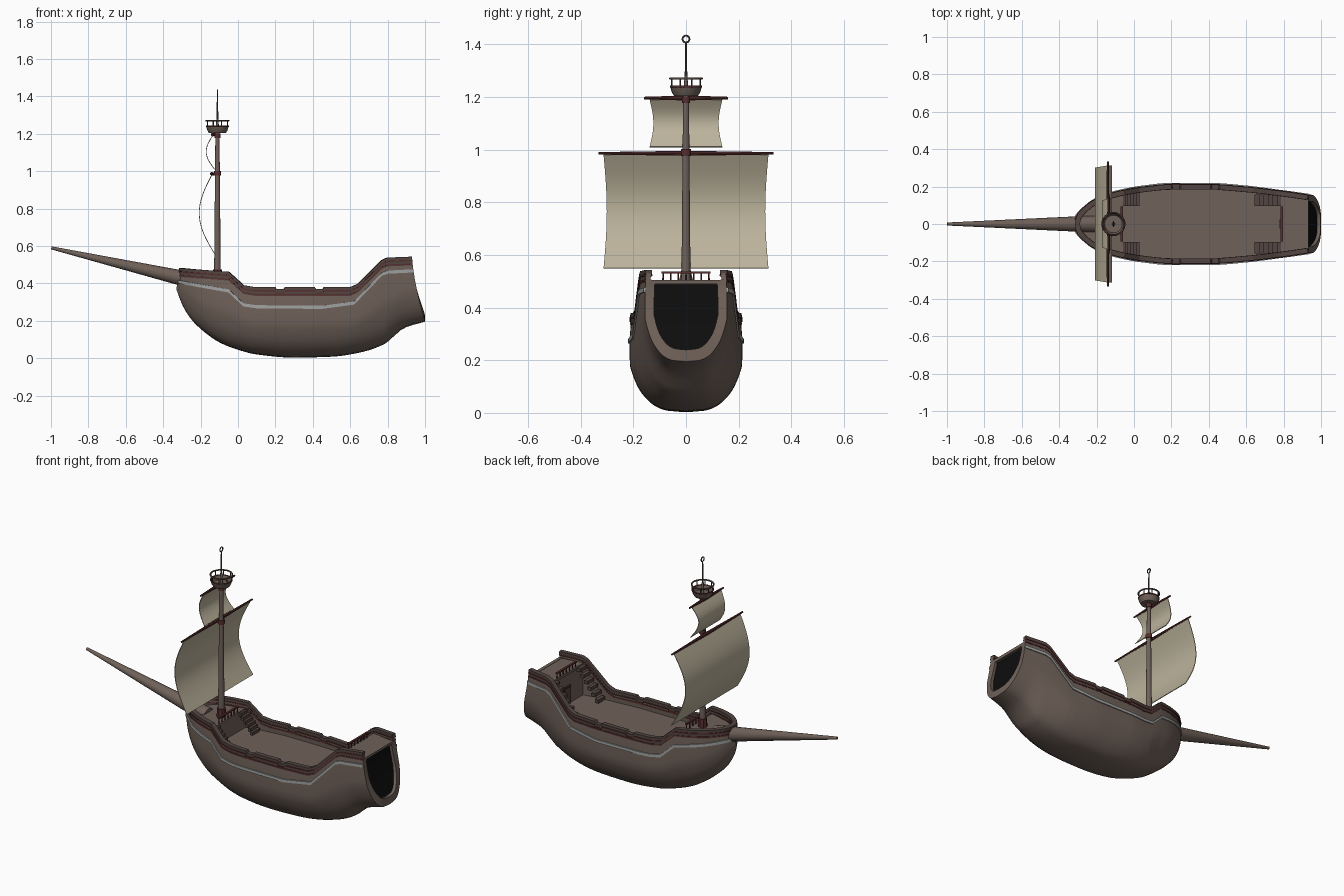
import bpy, bmesh, math
from mathutils import Vector

if "Cube" in bpy.data.objects:
    bpy.data.objects.remove(bpy.data.objects["Cube"])

def material(name, rgb):
    m = bpy.data.materials.new(name)
    m.diffuse_color = (*rgb, 1)
    m.use_nodes = True
    m.node_tree.nodes["Principled BSDF"].inputs["Base Color"].default_value = m.diffuse_color
    return m

WOOD = material("wood", (0.16, 0.12, 0.10))
DARK = material("dark_wood", (0.085, 0.06, 0.052))
RED = material("red_trim", (0.10, 0.028, 0.026))
PALE = material("pale_stripe", (0.36, 0.37, 0.37))
CLOTH = material("sailcloth", (0.50, 0.45, 0.33))
BLACK = material("black", (0.004, 0.004, 0.004))

def finish(name, bm, mat, solid=0, offset=-1, angle=35, recalc=True):
    if recalc:
        bmesh.ops.recalc_face_normals(bm, faces=bm.faces)
    me = bpy.data.meshes.new(name)
    bm.to_mesh(me)
    bm.free()
    me.materials.append(mat)
    ob = bpy.data.objects.new(name, me)
    bpy.context.collection.objects.link(ob)
    bpy.ops.object.select_all(action='DESELECT')
    ob.select_set(True)
    bpy.context.view_layer.objects.active = ob
    if solid:
        s = ob.modifiers.new("thickness", 'SOLIDIFY')
        s.thickness, s.offset = solid, offset
        bpy.ops.object.modifier_apply(modifier=s.name)
    bpy.ops.object.shade_smooth_by_angle(angle=math.radians(angle))
    return ob

def grid(name, rows, mat, closed=False, caps=False, **kw):
    bm = bmesh.new()
    vs = [[bm.verts.new(p) for p in r] for r in rows]
    n = len(rows[0])
    for a, b in zip(vs, vs[1:]):
        for j in range(n if closed else n - 1):
            k = (j + 1) % n
            bm.faces.new((a[j], b[j], b[k], a[k]))
    if caps:
        bm.faces.new(vs[0])
        bm.faces.new(vs[-1][::-1])
    bmesh.ops.remove_doubles(bm, verts=bm.verts, dist=1e-5)
    return finish(name, bm, mat, **kw)

def box(name, lo, hi, mat):
    rows = [[(x, lo[1], lo[2]), (x, hi[1], lo[2]), (x, hi[1], hi[2]), (x, lo[1], hi[2])] for x in (lo[0], hi[0])]
    return grid(name, rows, mat, closed=True, caps=True)

def rod(name, a, b, r1, r2, mat, sides=12):
    a, b = Vector(a), Vector(b)
    q = (b - a).to_track_quat('Z', 'Y')
    rows = [[p + q @ Vector((r * math.cos(t), r * math.sin(t), 0))
             for t in [2 * math.pi * i / sides for i in range(sides)]] for p, r in ((a, r1), (b, r2))]
    return grid(name, rows, mat, closed=True, caps=True)

def torus(name, c, R, r, mat, upright=False):
    bpy.ops.mesh.primitive_torus_add(location=c, major_radius=R, minor_radius=r, major_segments=24,
                                     minor_segments=8, rotation=(0, math.pi / 2 if upright else 0, 0))
    ob = bpy.context.object
    ob.name = name
    ob.data.materials.append(mat)
    bpy.ops.object.shade_smooth_by_angle(angle=math.radians(60))

def curve(tab, x, smooth=True):
    """Monotone cubic (or linear) interpolation of a small table."""
    x = min(max(x, tab[0][0]), tab[-1][0])
    i = next(k for k in range(len(tab) - 1) if x <= tab[k + 1][0])
    s = [(b[1] - a[1]) / (b[0] - a[0]) for a, b in zip(tab, tab[1:])]
    h = tab[i + 1][0] - tab[i][0]
    t = (x - tab[i][0]) / h
    if not smooth:
        return tab[i][1] + t * h * s[i]
    def m(k):
        if k == 0 or k == len(s):
            return s[0] if k == 0 else s[-1]
        a, b = s[k - 1], s[k]
        return 2 * a * b / (a + b) if a * b > 0 else 0
    return ((2*t**3 - 3*t*t + 1) * tab[i][1] + (t**3 - 2*t*t + t) * h * m(i)
            + (3*t*t - 2*t**3) * tab[i + 1][1] + (t**3 - t*t) * h * m(i + 1))

# Hull lines: keel height, half beam, rail height, stripe height, section shape
KEEL = [(-.33, .37), (-.3, .29), (-.27, .235), (-.22, .175), (-.1, .085), (0, .045), (.1, .02), (.3, .003),
        (.5, .008), (.65, .03), (.78, .075), (.82, .115), (.86, .16), (.93, .195)]
BEAM = [(-.33, 0), (-.322, .035), (-.305, .06), (-.27, .09), (-.2, .135), (-.1, .172), (.05, .2), (.2, .214),
        (.4, .214), (.6, .2), (.8, .176), (.93, .156)]
RAIL = [(-.33, .482), (-.05, .462), (.03, .39), (.09, .38), (.6, .38), (.64, .397), (.77, .525), (.8, .538), (.93, .543)]
STRIPE = [(-.33, .41), (-.05, .36), (.03, .285), (.1, .275), (.45, .272), (.62, .295), (.77, .45), (.8, .46), (.93, .467)]
SECTION = [(0, 0), (.01, .3), (.04, .48), (.08, .6), (.2, .8), (.32, .91), (.5, 1), (.7, 1), (1, .96)]

def rail(u):
    return curve(RAIL, u, False)

def hull_point(u, z, side=1):
    zk, zt = curve(KEEL, u), rail(u)
    v = min(max((z - zk) / (zt - zk), 0), 1)
    s = min(max((u - .75) / .18, 0), 1)
    x = u + .07 * s * s * (1 - v) ** 1.5 + .02 * v * max(0, 1 - (u + .33) / .1)
    return (x, side * curve(BEAM, u) * curve(SECTION, v), z)

US = sorted({-.33, -.328, -.322, -.315, -.305, -.295, .199, .207, .243, .251, .409, .417, .453, .461}
            | {round(-.28 + 1.21 * i / 60, 4) for i in range(61)} | {p[0] for p in RAIL + STRIPE})

# Hull shell, open at deck and stern
VS = [(k / 16) ** 2 for k in range(17)]
rows = []
for u in US:
    zk, zt = curve(KEEL, u), rail(u) - .012
    zs = [zk + v * (zt - zk) for v in VS]
    rows.append([hull_point(u, z) for z in zs[::-1]] + [hull_point(u, z, -1) for z in zs[1:]])
grid("hull", rows, WOOD, solid=.018, recalc=False)

# Rails and bands that run right round the hull
def band(name, height, h, inner, outer, mat):
    path = [Vector(hull_point(u, height(u))) for u in US[::-1]]
    path += [Vector(hull_point(u, height(u), -1)) for u in US[1:]]
    rows = []
    for i, p in enumerate(path):
        t = path[min(i + 1, len(path) - 1)] - path[max(i - 1, 0)]
        n = Vector((t.y, -t.x, 0)).normalized()
        up = Vector((0, 0, h / 2))
        rows.append([p + n * outer - up, p + n * outer + up, p - n * inner + up, p - n * inner - up])
    grid(name, rows, mat, closed=True, caps=True)

def notch(u):
    return .011 if .2 < u < .25 or .41 < u < .46 else 0

band("cap_rail", lambda u: rail(u) - .008 - notch(u), .016, .022, .005, DARK)
band("cap_trim", lambda u: rail(u) - .02 - notch(u), .007, .024, .007, RED)
band("rail_trim", lambda u: rail(u) - .04, .007, .021, .004, RED)
band("bulwark_band", lambda u: rail(u) - .032, .03, .002, .002, DARK)
band("hull_stripe", lambda u: curve(STRIPE, u, False), .017, .004, .006, PALE)

# Stern frame and the dark opening within it
zs = [.195 + .31 * (k / 14) ** 2 for k in range(15)]
half = [hull_point(.93, z) for z in zs]
inner = [(x - .003, y * .78, .49 - (.505 - z) * .81) for x, y, z in half]
def mirror_loop(pts):
    return pts[::-1] + [(x, -y, z) for x, y, z in pts[1:]]
grid("stern_frame", [mirror_loop([(x - .008, y, z) for x, y, z in half]),
                     mirror_loop([(x - .008, y, z) for x, y, z in inner])], WOOD, closed=True, solid=.018, offset=0)
grid("stern_opening", [[(x - .018, s * y * 1.05, z) for x, y, z in inner] for s in (1, -1)], BLACK)

# Decks and cabin fronts
def deck(name, x0, x1, top, bottom, mat=WOOD):
    rows = []
    for i in range(25):
        u = x0 + (x1 - x0) * i / 24
        y = max(hull_point(u, top)[1] - .012, .004)
        y2 = max(min(y, hull_point(u, bottom)[1] - .012), .003)
        rows.append([(u, -y2, bottom), (u, y2, bottom), (u, y, top), (u, -y, top)])
    grid(name, rows, mat, closed=True, caps=True)

deck("main_deck", -.1, .83, .31, .295)
deck("fore_deck", -.295, -.06, .425, .405)
deck("fore_cabin_front", -.075, -.062, .41, .30)
deck("quarter_deck", .785, .922, .503, .488)
deck("aft_cabin_front", .79, .81, .49, .30)
box("cabin_door", (.782, -.032, .31), (.792, .032, .42), RED)
box("cabin_door_panel", (.779, -.024, .316), (.784, .024, .412), DARK)

# Stairs on both sides up to each raised deck
for side in (1, -1):
    for label, x0, x1, top, y1 in (("aft", .645, .788, .495, .158), ("fore", .03, -.062, .42, .165)):
        for k in range(6):
            xa, xb = x0 + (x1 - x0) * k / 6, x0 + (x1 - x0) * (k + 1) / 6
            z = .31 + (top - .31) * (k + 1) / 6
            ys = sorted((side * .095, side * y1))
            box(label + "_stair", (min(xa, xb), ys[0], z - .02), (max(xa, xb), ys[1], z), DARK)

# Balustrades
for label, x, z0, z1 in (("fore", -.065, .425, .463), ("aft", .79, .503, .537)):
    box(label + "_balustrade_rail", (x - .006, -.093, z1 - .008), (x + .006, .093, z1), RED)
    for i in range(7):
        y = -.087 + .029 * i
        rod(label + "_baluster", (x, y, z0), (x, y, z1 - .004), .004, .003, RED, 6)

# Bowsprit and mast
MX = -.11
rod("bowsprit", (-.2, 0, .405), (-.998, 0, .59), .046, .008, WOOD, 16)
rod("mast", (MX, 0, .42), (MX, 0, 1.21), .018, .011, WOOD, 16)
rod("mast_foot", (MX, 0, .42), (MX, 0, .475), .026, .024, RED, 8)
for z, r in ((.99, .019), (1.19, .016)):
    rod("mast_collar", (MX, 0, z - .012), (MX, 0, z + .012), r, r, RED, 12)
rod("topmast", (MX, 0, 1.2), (MX, 0, 1.28), .009, .006, WOOD)
rod("mast_pole", (MX, 0, 1.28), (MX, 0, 1.408), .005, .003, DARK, 8)
torus("mast_ring", (MX, 0, 1.42), .013, .0035, DARK, True)

# Lookout basket
prof = [(.001, 1.203), (.045, 1.203), (.054, 1.218), (.06, 1.24), (.055, 1.24), (.047, 1.216), (.001, 1.216)]
grid("lookout_basket", [[(MX + r * math.cos(a), r * math.sin(a), z) for r, z in prof]
                        for a in [2 * math.pi * i / 24 for i in range(25)]], WOOD)
torus("lookout_rail", (MX, 0, 1.27), .06, .0045, DARK)
torus("lookout_rim", (MX, 0, 1.24), .058, .004, RED)
for i in range(8):
    a = math.pi * (i + .5) / 4
    c, s = MX + .058 * math.cos(a), .058 * math.sin(a)
    rod("lookout_post", (c, s, 1.235), (c, s, 1.27), .003, .003, DARK, 6)

# Yards and billowing sails
def sail(label, x, top, bottom, half_w, yard_w, belly, waist, foot):
    for side in (1, -1):
        rod(label + "_yard", (x, 0, top + .006), (x, side * yard_w, top + .006), .01, .005, RED, 10)
    rod(label + "_yard_bracket", (x, 0, top + .006), (MX, 0, top + .006), .008, .008, RED, 8)
    rows = []
    for i in range(17):
        t = i / 16
        w = half_w - waist * math.sin(math.pi * t)
        xx = x + foot * t - belly * math.sin(math.pi * t)
        rows.append([(xx, w * k / 6, top + (bottom - top) * t) for k in range(-6, 7)])
    grid(label + "_sail", rows, CLOTH, solid=.004, offset=0)

sail("main", -.14, .98, .55, .313, .333, .077, .012, .02)
sail("upper", -.135, 1.19, 1.01, .138, .16, .04, .014, .01)
